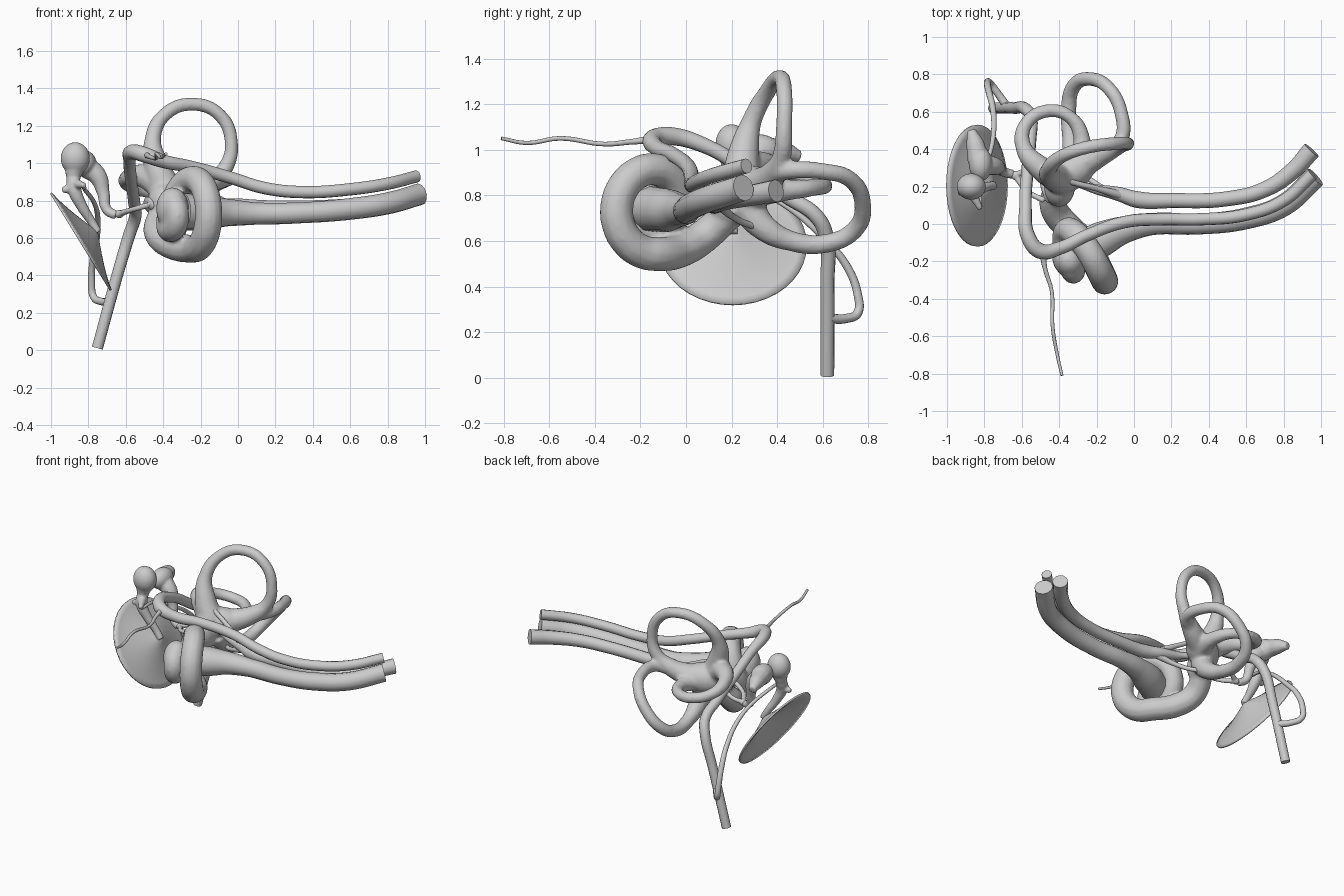
import bpy, bmesh, math
from mathutils import Vector, Matrix


def finish(name, bm):
    bmesh.ops.recalc_face_normals(bm, faces=bm.faces)
    me = bpy.data.meshes.new(name)
    bm.to_mesh(me)
    bm.free()
    ob = bpy.data.objects.new(name, me)
    bpy.context.collection.objects.link(ob)
    return ob


def tube(name, pts, radii, res=8):
    """Smooth tube through points; radii is one number or one per point."""
    if not isinstance(radii, (list, tuple)):
        radii = [radii] * len(pts)
    cu = bpy.data.curves.new(name, 'CURVE')
    cu.dimensions = '3D'
    cu.bevel_depth = 1.0
    cu.bevel_resolution = 4
    cu.resolution_u = res
    cu.use_fill_caps = True
    sp = cu.splines.new('BEZIER')
    sp.bezier_points.add(len(pts) - 1)
    for bp, p, r in zip(sp.bezier_points, pts, radii):
        bp.co = p
        bp.radius = r
        bp.handle_left_type = bp.handle_right_type = 'AUTO'
    tmp = bpy.data.objects.new(name, cu)
    bpy.context.collection.objects.link(tmp)
    dg = bpy.context.evaluated_depsgraph_get()
    me = bpy.data.meshes.new_from_object(tmp.evaluated_get(dg))
    bm = bmesh.new()
    bm.from_mesh(me)
    bmesh.ops.remove_doubles(bm, verts=bm.verts, dist=1e-5)
    bpy.data.objects.remove(tmp)
    bpy.data.meshes.remove(me)
    return finish(name, bm)


def blob(name, loc, size, rot=(0, 0, 0)):
    bm = bmesh.new()
    bmesh.ops.create_uvsphere(bm, u_segments=24, v_segments=16, radius=1)
    for v in bm.verts:
        v.co = Vector([a * b for a, b in zip(v.co, size)])
    for ang, ax in zip(rot, 'XYZ'):
        bm.transform(Matrix.Rotation(math.radians(ang), 4, ax))
    bm.transform(Matrix.Translation(loc))
    return finish(name, bm)


def fuse(name, parts, voxel, smooth=4):
    """Join parts into one organic surface."""
    bpy.ops.object.select_all(action='DESELECT')
    for p in parts:
        p.select_set(True)
    ob = parts[0]
    bpy.context.view_layer.objects.active = ob
    bpy.ops.object.join()
    ob.name = name
    m = ob.modifiers.new('remesh', 'REMESH')
    m.mode = 'VOXEL'
    m.voxel_size = voxel
    m.use_smooth_shade = True
    s = ob.modifiers.new('smooth', 'SMOOTH')
    s.iterations = smooth
    return ob


# Cochlea: hook from the vestibule, wide basal turn, then a tight apical turn
C = Vector((-0.238, -0.135, 0.73))
axis = Vector((-0.9, -0.44, 0)).normalized()
u = Vector((-0.44, 0.9, 0)).normalized()
w = Vector((0, 0, 1))
path = [Vector((-0.41, 0.2, 0.73)), Vector((-0.43, 0.09, 0.63)), Vector((-0.36, -0.01, 0.565))]
rad = [0.07, 0.075, 0.077]
N = 30
for i in range(N + 1):
    t = i / N
    th = math.radians(-85 - 780 * t)
    k = min(max((t - 0.2) / 0.28, 0), 1)
    k = k * k * (3 - 2 * k)
    R = 0.183 * (1 - k) + k * 0.13 * (1 - t) ** 0.8 + 0.005
    path.append(C + u * (R * math.cos(th)) + w * (R * math.sin(th)) + axis * (0.01 * t + 0.125 * k))
    rad.append(0.076 - 0.02 * t)
lab = [tube('cochlea', path, rad),
       blob('cochlea_apex', (-0.35, -0.19, 0.755), (0.085, 0.1, 0.115), (0, 0, 26))]

# Vestibule
lab += [blob('saccule', (-0.4, 0.2, 0.78), (0.085, 0.11, 0.12)),
        blob('utricle', (-0.34, 0.28, 0.83), (0.14, 0.1, 0.1), (0, -10, 25))]

# Semicircular canals
lab.append(tube('superior_canal', [
    (-0.38, 0.24, 0.85), (-0.43, 0.25, 0.97), (-0.455, 0.29, 1.13), (-0.39, 0.36, 1.26),
    (-0.25, 0.41, 1.315), (-0.1, 0.43, 1.26), (-0.035, 0.43, 1.1), (-0.07, 0.42, 0.97),
    (-0.16, 0.38, 0.89), (-0.28, 0.32, 0.84)],
    [0.09, 0.072, 0.044, 0.037, 0.036, 0.036, 0.036, 0.042, 0.06, 0.08]))
lab.append(tube('posterior_canal', [
    (-0.16, 0.38, 0.89), (-0.07, 0.45, 0.91), (-0.07, 0.6, 0.905), (-0.13, 0.72, 0.87),
    (-0.23, 0.775, 0.76), (-0.32, 0.74, 0.65), (-0.35, 0.62, 0.59), (-0.34, 0.46, 0.6),
    (-0.33, 0.34, 0.66), (-0.35, 0.26, 0.76)],
    [0.05, 0.04, 0.037, 0.037, 0.038, 0.04, 0.042, 0.045, 0.06, 0.08]))
lab.append(tube('lateral_canal', [
    (-0.4, 0.24, 0.87), (-0.5, 0.3, 0.93), (-0.59, 0.41, 0.92), (-0.58, 0.53, 0.88),
    (-0.46, 0.605, 0.845), (-0.34, 0.57, 0.835), (-0.28, 0.46, 0.825), (-0.29, 0.32, 0.82)],
    [0.08, 0.065, 0.044, 0.037, 0.036, 0.036, 0.045, 0.07]))
fuse('inner_ear_labyrinth', lab, 0.011, 5)

# Nerves running to the inner ear
tube('cochlear_nerve', [
    (0.97, 0.252, 0.833), (0.8, 0.1, 0.785), (0.6, 0.03, 0.755), (0.35, 0.0, 0.735),
    (0.1, 0.0, 0.73), (-0.05, -0.03, 0.735), (-0.17, -0.08, 0.735), (-0.3, -0.15, 0.74)],
    [0.059, 0.059, 0.058, 0.056, 0.059, 0.073, 0.095, 0.1])
tube('vestibular_nerve', [
    (0.95, 0.395, 0.82), (0.85, 0.285, 0.8), (0.7, 0.185, 0.78), (0.5, 0.135, 0.765),
    (0.2, 0.125, 0.76), (0.02, 0.13, 0.765), (-0.08, 0.16, 0.775), (-0.25, 0.2, 0.8),
    (-0.33, 0.24, 0.82)],
    [0.05, 0.046, 0.042, 0.04, 0.04, 0.045, 0.038, 0.022, 0.025])
tube('superior_vestibular_branch', [
    (-0.06, 0.15, 0.78), (-0.2, 0.19, 0.86), (-0.32, 0.22, 0.92), (-0.41, 0.25, 0.95)],
    [0.025, 0.016, 0.015, 0.022])
tube('inferior_vestibular_branch', [
    (-0.06, 0.15, 0.76), (-0.18, 0.2, 0.71), (-0.28, 0.28, 0.67), (-0.33, 0.34, 0.66)],
    [0.025, 0.015, 0.014, 0.02])
tube('facial_nerve', [
    (0.955, 0.265, 0.929), (0.8, 0.125, 0.89), (0.6, 0.05, 0.86), (0.35, 0.025, 0.845),
    (0.15, 0.025, 0.865), (-0.05, 0.01, 0.925), (-0.25, -0.06, 0.98), (-0.4, -0.13, 1.01),
    (-0.5, -0.145, 1.045), (-0.565, -0.07, 1.06), (-0.58, 0.1, 1.01), (-0.57, 0.28, 0.9),
    (-0.555, 0.45, 0.79), (-0.55, 0.57, 0.71), (-0.58, 0.615, 0.62), (-0.64, 0.62, 0.42),
    (-0.752, 0.62, 0.011)],
    [0.033] * 7 + [0.036, 0.042, 0.04] + [0.033] * 5 + [0.031, 0.03])
tube('petrosal_nerve', [
    (-0.49, -0.15, 1.045), (-0.475, -0.24, 1.035), (-0.44, -0.36, 1.025), (-0.435, -0.55, 1.05),
    (-0.41, -0.7, 1.03), (-0.385, -0.81, 1.05)], [0.018, 0.012, 0.01, 0.01, 0.009, 0.008])
tube('chorda_nerve', [
    (-0.68, 0.63, 0.26), (-0.73, 0.7, 0.26), (-0.772, 0.753, 0.285), (-0.783, 0.753, 0.365),
    (-0.775, 0.705, 0.49), (-0.755, 0.62, 0.595), (-0.75, 0.5, 0.71), (-0.77, 0.38, 0.79),
    (-0.82, 0.25, 0.86), (-0.82, 0.09, 0.87)],
    [0.022, 0.02, 0.02, 0.019, 0.018, 0.016, 0.014, 0.012, 0.011, 0.009])

# Eardrum: shallow cone drawn inwards
D = Vector((-0.32, 0, 0.52)).normalized()
Nrm = Vector((0.85, 0, 0.52)).normalized()
E = Vector((-0.84, 0.205, 0.58))
bm = bmesh.new()
SEG, RINGS = 40, 9
rings = []
for k in range(1, RINGS + 1):
    r = k / RINGS
    ring = []
    for i in range(SEG):
        a = 2 * math.pi * i / SEG
        ring.append(bm.verts.new(E + Vector((0, 1, 0)) * (0.325 * r * math.cos(a))
                                 + D * (0.305 * r * math.sin(a)) + Nrm * (0.1 * (1 - r) ** 1.3)))
    rings.append(ring)
tip = bm.verts.new(E + Nrm * 0.1)
for i in range(SEG):
    j = (i + 1) % SEG
    bm.faces.new((tip, rings[0][i], rings[0][j]))
    for k in range(RINGS - 1):
        bm.faces.new((rings[k][i], rings[k + 1][i], rings[k + 1][j], rings[k][j]))
drum = finish('eardrum', bm)
sol = drum.modifiers.new('thickness', 'SOLIDIFY')
sol.thickness = 0.012
sol.offset = 0

# Malleus
fuse('malleus', [
    blob('malleus_head', (-0.87, 0.2, 1.025), (0.078, 0.071, 0.087)),
    tube('malleus_handle', [
        (-0.87, 0.2, 1.0), (-0.88, 0.19, 0.92), (-0.875, 0.17, 0.86), (-0.835, 0.18, 0.77),
        (-0.785, 0.2, 0.69), (-0.75, 0.205, 0.63)], [0.064, 0.038, 0.038, 0.03, 0.024, 0.024]),
    tube('malleus_lateral_process', [(-0.87, 0.17, 0.87), (-0.94, 0.17, 0.855)], [0.032, 0.016]),
    tube('malleus_front_process', [(-0.87, 0.17, 0.89), (-0.82, 0.08, 0.88)], [0.03, 0.014])],
    0.007, 3)

# Incus
fuse('incus', [
    blob('incus_body', (-0.82, 0.32, 0.998), (0.063, 0.092, 0.07)),
    tube('incus_short_process', [(-0.83, 0.34, 1.0), (-0.85, 0.43, 0.99), (-0.87, 0.5, 0.97)],
         [0.06, 0.049, 0.024]),
    tube('incus_long_process', [
        (-0.81, 0.32, 0.98), (-0.75, 0.31, 0.93), (-0.72, 0.3, 0.84), (-0.7, 0.28, 0.75),
        (-0.65, 0.265, 0.72)], [0.06, 0.05, 0.034, 0.027, 0.025])], 0.007, 3)

# Stapes: head, two crura and footplate
parts = [blob('stapes_head', (-0.635, 0.26, 0.728), (0.026, 0.024, 0.022))]
for s in (-1, 1):
    parts.append(tube('stapes_crus', [
        (-0.635, 0.26, 0.728), (-0.57, 0.23 + 0.055 * s, 0.75), (-0.48, 0.19 + 0.065 * s, 0.775)],
        [0.018, 0.014, 0.016]))
parts.append(blob('stapes_footplate', (-0.475, 0.19, 0.777), (0.02, 0.085, 0.045), (0, -12, 15)))
fuse('stapes', parts, 0.006, 2)

# Smooth shading, keeping cut nerve ends crisp
bpy.ops.object.select_all(action='SELECT')
bpy.context.view_layer.objects.active = drum
bpy.ops.object.shade_smooth_by_angle(angle=math.radians(45))
